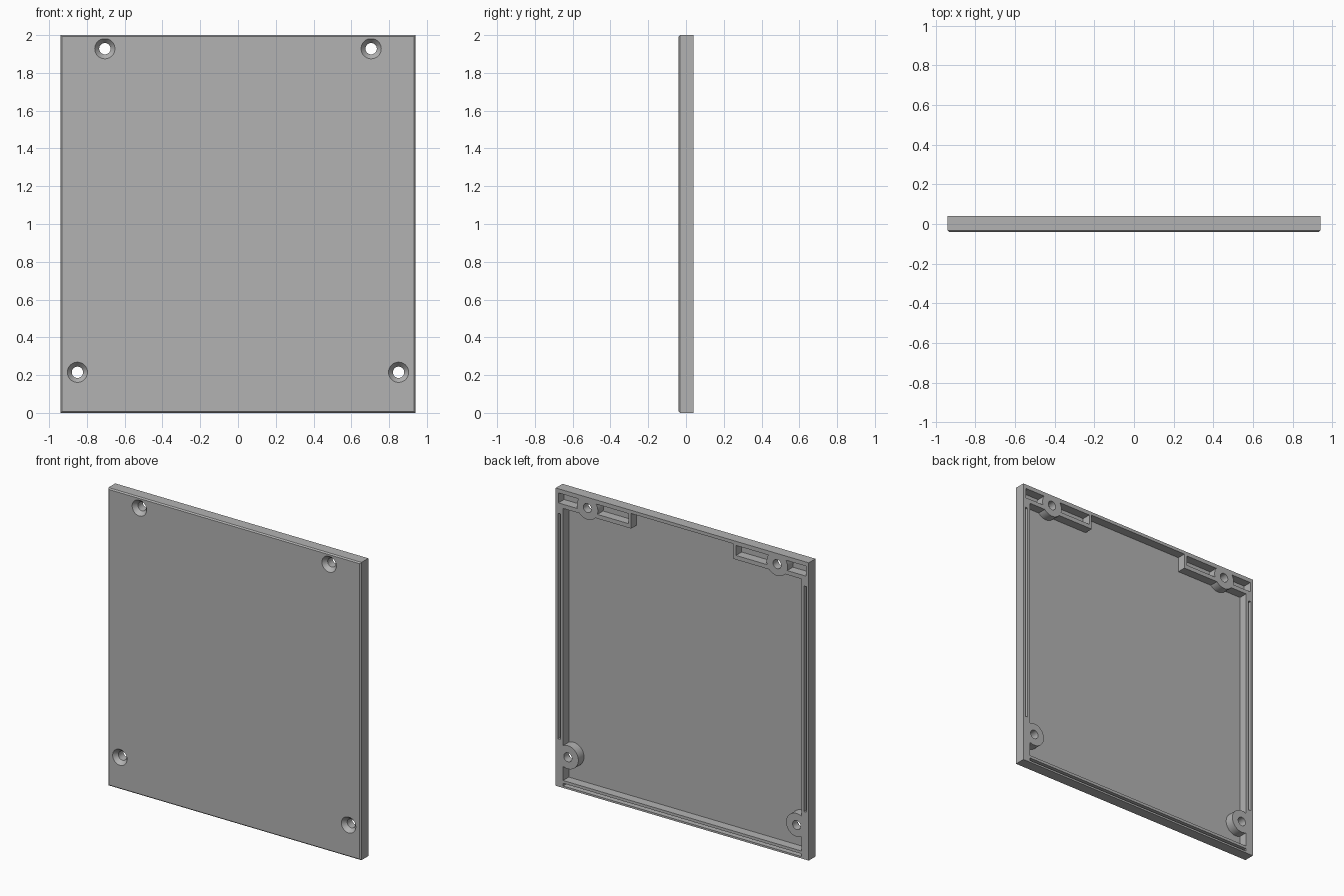
import bpy, bmesh, math
from mathutils import Matrix

cube = bpy.data.objects.get("Cube")
if cube:
    bpy.data.objects.remove(cube)

grey = bpy.data.materials.new("plain grey")
grey.use_nodes = True
colour = (0.45, 0.45, 0.45, 1)
grey.diffuse_color = colour
grey.node_tree.nodes["Principled BSDF"].inputs["Base Color"].default_value = colour

W, H, FRONT, BACK = 0.94, 2.0, -0.04, 0.04
FLOOR = -0.02
PAST = BACK + 0.02
HOLES = [(s * x, z) for x, z in ((0.705, 1.928), (0.85, 0.215)) for s in (-1, 1)]


def new_object(name, bm):
    bmesh.ops.recalc_face_normals(bm, faces=bm.faces)
    mesh = bpy.data.meshes.new(name)
    bm.to_mesh(mesh)
    bm.free()
    mesh.materials.append(grey)
    obj = bpy.data.objects.new(name, mesh)
    bpy.context.collection.objects.link(obj)
    return obj


def box(name, x0, x1, y0, y1, z0, z1):
    bm = bmesh.new()
    bmesh.ops.create_cube(bm, size=1)
    for v in bm.verts:
        v.co.x = x1 if v.co.x > 0 else x0
        v.co.y = y1 if v.co.y > 0 else y0
        v.co.z = z1 if v.co.z > 0 else z0
    return new_object(name, bm)


def round_part(name, x, z, y0, y1, r0, r1, sides=48):
    """Cylinder or cone along y, kept below the top edge of the panel."""
    bm = bmesh.new()
    bmesh.ops.create_cone(bm, cap_ends=True, segments=sides, radius1=r0,
                          radius2=r1, depth=y1 - y0)
    turn = Matrix.Rotation(-math.pi / 2, 4, 'X')
    shift = Matrix.Translation((x, (y0 + y1) / 2, z))
    bmesh.ops.transform(bm, matrix=shift @ turn, verts=bm.verts)
    for v in bm.verts:
        v.co.z = min(v.co.z, H - 0.012)
    return new_object(name, bm)


def combine(target, tool, operation):
    mod = target.modifiers.new(tool.name, 'BOOLEAN')
    mod.operation, mod.solver, mod.object = operation, 'EXACT', tool
    tool.hide_render = True
    bpy.context.view_layer.objects.active = target
    bpy.ops.object.modifier_apply(modifier=mod.name)
    bpy.data.objects.remove(tool)


# Panel with a small bevel around the front face
panel = box("cover_panel", -W, W, FRONT, BACK, 0, H)
bm = bmesh.new()
bm.from_mesh(panel.data)
front_edges = [e for e in bm.edges if all(v.co.y < 0 for v in e.verts)]
bmesh.ops.bevel(bm, geom=front_edges, offset=0.008, segments=1, affect='EDGES')
bm.to_mesh(panel.data)
bm.free()

# Recess in the back, reaching higher between the two top rails
combine(panel, box("recess", -0.885, 0.885, FLOOR, PAST, 0.05, 1.877), 'DIFFERENCE')
combine(panel, box("top_recess", -0.38, 0.38, FLOOR, PAST, 1.8, 1.978), 'DIFFERENCE')

# Rail pockets and side grooves on both sides, and the bottom groove
for s in (-1, 1):
    for name, a, b, y, z0, z1 in (
            ("rail_pocket", 0.4, 0.92, FLOOR, 1.905, 1.972),
            ("side_groove", 0.905, 0.923, 0, 0.32, 1.835)):
        x0, x1 = sorted((s * a, s * b))
        combine(panel, box(name, x0, x1, y, PAST, z0, z1), 'DIFFERENCE')
combine(panel, box("bottom_groove", -0.885, 0.885, 0, PAST, 0.013, 0.031), 'DIFFERENCE')

# Screw bosses, then countersunk holes through them
for x, z in HOLES:
    combine(panel, round_part("boss", x, z, -0.03, BACK, 0.078, 0.078), 'UNION')
for x, z in HOLES:
    combine(panel, round_part("hole", x, z, -0.06, PAST, 0.03, 0.03), 'DIFFERENCE')
    combine(panel, round_part("countersink", x, z, -0.05, -0.01, 0.062, 0.028), 'DIFFERENCE')

bpy.ops.object.select_all(action='DESELECT')
panel.select_set(True)
bpy.context.view_layer.objects.active = panel
bpy.ops.object.shade_smooth_by_angle(angle=math.radians(30))
